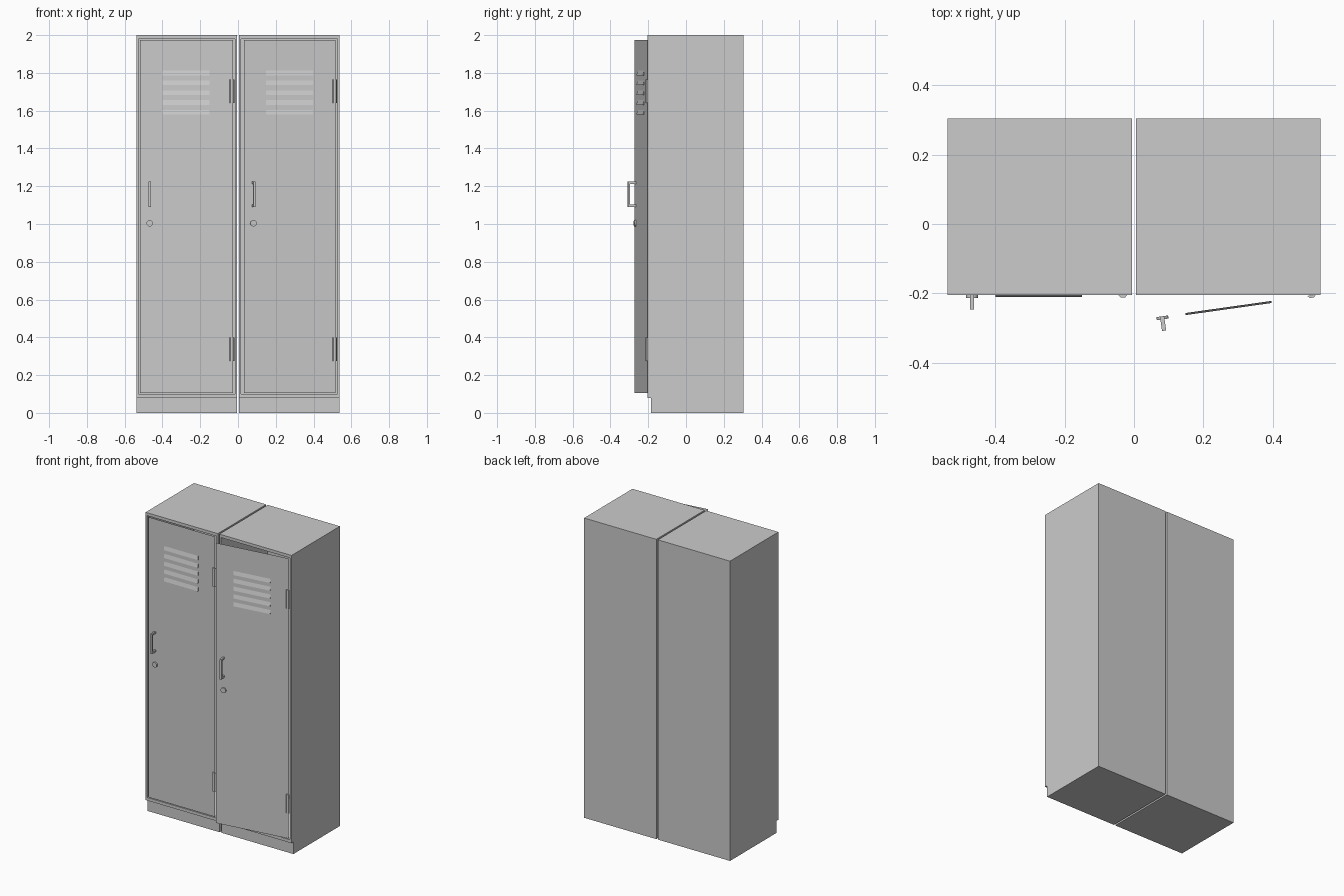
import bpy, bmesh, math
from mathutils import Vector

if "Cube" in bpy.data.objects:
    bpy.data.objects.remove(bpy.data.objects["Cube"])

FRONT, BACK = -0.205, 0.305
HALF_W = 0.2663          # half width of one locker
CENTRE = 0.2722          # locker centre offset from x = 0


def make_object(name, bm, loc=(0, 0, 0), angle=0.0):
    bmesh.ops.recalc_face_normals(bm, faces=bm.faces[:])
    mesh = bpy.data.meshes.new(name)
    bm.to_mesh(mesh)
    bm.free()
    ob = bpy.data.objects.new(name, mesh)
    ob.location = loc
    ob.rotation_euler.z = angle
    bpy.context.collection.objects.link(ob)
    return ob


def add_box(bm, x0, x1, y0, y1, z0, z1):
    vs = bmesh.ops.create_cube(bm, size=1)["verts"]
    for v in vs:
        v.co = Vector((x1 if v.co.x > 0 else x0,
                       y1 if v.co.y > 0 else y0,
                       z1 if v.co.z > 0 else z0))
    return vs


def add_prism(bm, profile, direction):
    """Extrude a closed profile along a direction."""
    face = bm.faces.new([bm.verts.new(p) for p in profile])
    ret = bmesh.ops.extrude_face_region(bm, geom=[face], use_keep_orig=True)
    verts = [g for g in ret["geom"] if isinstance(g, bmesh.types.BMVert)]
    bmesh.ops.translate(bm, verts=verts, vec=direction)


def build_locker(side, cx, angle):
    # Cabinet: box whose front is inset and pushed in to form the interior
    bm = bmesh.new()
    add_box(bm, cx - HALF_W, cx + HALF_W, FRONT, BACK, 0.08, 2.0)
    front = min(bm.faces, key=lambda f: f.calc_center_median().y)
    bmesh.ops.inset_region(bm, faces=[front], thickness=0.015)
    for v in front.verts:
        v.co.z = 1.98 if v.co.z > 1 else 0.10
    ret = bmesh.ops.extrude_face_region(bm, geom=[front])
    inner = [g for g in ret["geom"] if isinstance(g, bmesh.types.BMVert)]
    bmesh.ops.translate(bm, verts=inner, vec=(0, 0.49, 0))
    if front.is_valid:
        bm.faces.remove(front)
    make_object(side + "_cabinet", bm)

    # Recessed plinth
    bm = bmesh.new()
    add_box(bm, cx - HALF_W, cx + HALF_W, -0.185, BACK, 0, 0.08)
    make_object(side + "_plinth", bm)

    # Door parts are built around the hinge axis, then turned together
    pivot = (cx + 0.2445, FRONT, 0)

    # Sheet metal door panel
    bm = bmesh.new()
    corners = [(-0.491, 0.105), (0, 0.105), (0, 1.974), (-0.491, 1.974)]
    bm.faces.new([bm.verts.new((x, 0, z)) for x, z in corners])
    make_object(side + "_door", bm, pivot, angle)

    # Five sloping vent louvers
    bm = bmesh.new()
    for i in range(5):
        z = 1.787 - i * 0.052
        add_prism(bm, [(-0.372, 0, z), (-0.372, -0.006, z), (-0.372, 0, z + 0.025)],
                  (0.25, 0, 0))
    make_object(side + "_vent_louvers", bm, pivot, angle)

    # Pull handle
    bm = bmesh.new()
    c_shape = [(0, 1.09), (-0.042, 1.09), (-0.042, 1.224), (0, 1.224),
               (0, 1.212), (-0.031, 1.212), (-0.031, 1.102), (0, 1.102)]
    add_prism(bm, [(-0.446, y, z) for y, z in c_shape], (0.012, 0, 0))
    make_object(side + "_handle", bm, pivot, angle)

    # Round key lock
    bm = bmesh.new()
    lock = bmesh.ops.create_cone(bm, cap_ends=True, segments=24,
                                 radius1=0.017, radius2=0.017, depth=0.009)["verts"]
    for v in lock:
        x, y, z = v.co
        v.co = (-0.4395 + x, -0.0045 + z, 1.004 + y)
    ob = make_object(side + "_lock", bm, pivot, angle)
    bpy.context.view_layer.objects.active = ob
    ob.select_set(True)
    bpy.ops.object.shade_smooth_by_angle()
    ob.select_set(False)

    # Two hinge covers with chamfered sides
    bm = bmesh.new()
    section = [(-0.017, 0), (-0.011, -0.007), (0.002, -0.007), (0.008, 0)]
    for z in (0.275, 1.64):
        add_prism(bm, [(x, y, z) for x, y in section], (0, 0, 0.125))
    make_object(side + "_hinges", bm, pivot, angle)


build_locker("left", -CENTRE, 0.0)
build_locker("right", CENTRE, math.radians(8))    # door ajar
